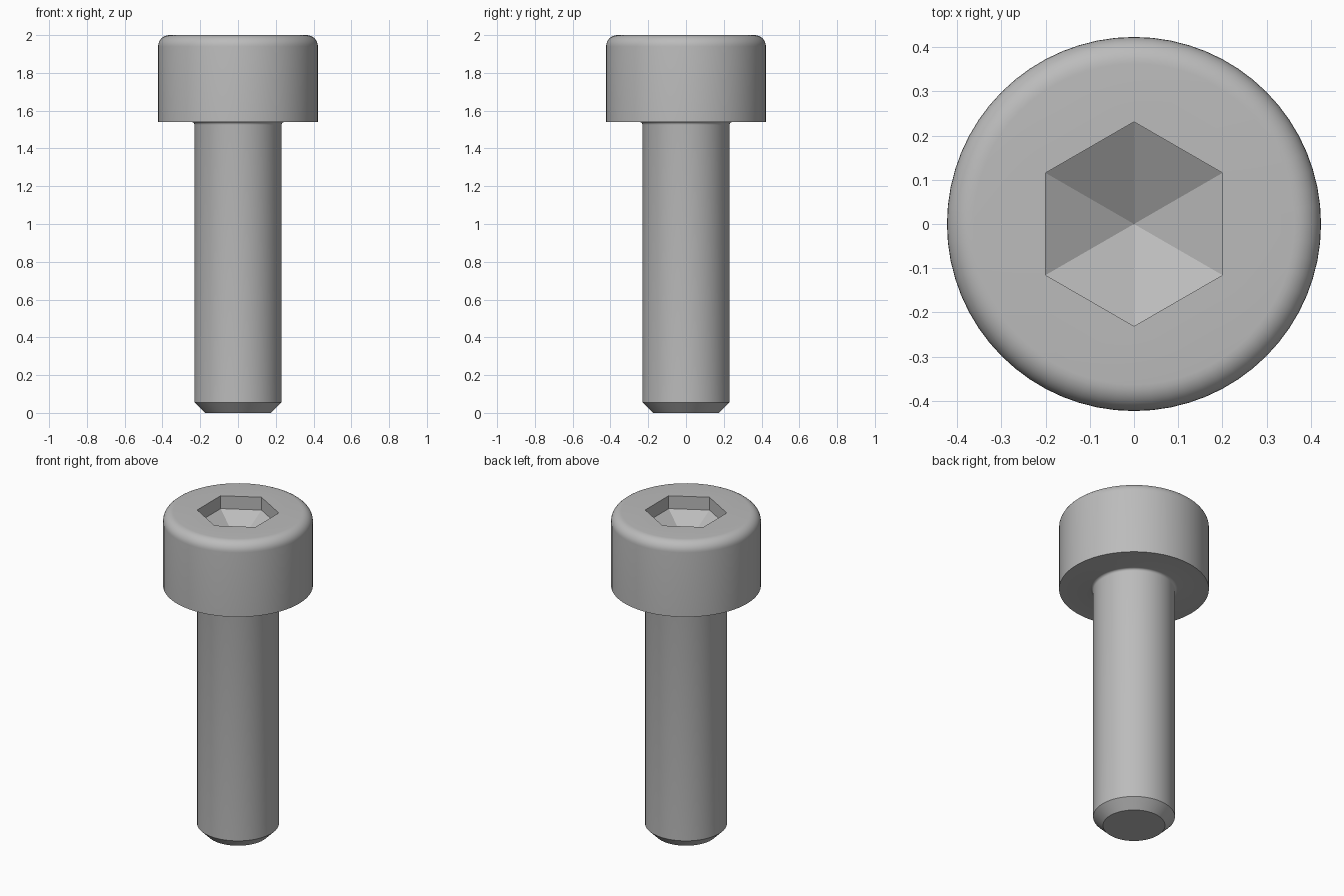
import bpy, bmesh, math

SIDES = 64
TOP, NECK = 2.0, 1.54           # head top and underside
HEAD_R, SHAFT_R, EDGE = 0.423, 0.231, 0.06
HEX_R, WALL, DEPTH = 0.231, 0.08, 0.21

cube = bpy.data.objects.get("Cube")
if cube:
    bpy.data.objects.remove(cube, do_unlink=True)

steel = bpy.data.materials.new("grey steel")
steel.use_nodes = True
colour = (0.5, 0.5, 0.5, 1)
steel.diffuse_color = colour
steel.node_tree.nodes["Principled BSDF"].inputs["Base Color"].default_value = colour


def ring(bm, radius, z, sides, turn=0.0):
    """A closed loop of vertices around the z axis."""
    step = math.tau / sides
    return [bm.verts.new((radius * math.cos(i * step + turn),
                          radius * math.sin(i * step + turn), z))
            for i in range(sides)]


def bridge(bm, low, high):
    """Quads between two loops of equal length."""
    n = len(low)
    for i in range(n):
        j = (i + 1) % n
        bm.faces.new((low[i], low[j], high[j], high[i]))


def loop_edges(bm, loop):
    return [bm.edges.get((v, loop[(i + 1) % len(loop)])) for i, v in enumerate(loop)]


def arc(cx, cz, radius, start, end, steps):
    """Profile points along a circular fillet, angles in degrees."""
    angles = [math.radians(start + (end - start) * k / steps) for k in range(steps + 1)]
    return [(cx + radius * math.cos(a), cz + radius * math.sin(a)) for a in angles]


bm = bmesh.new()

# Shaft with chamfered tip, small neck fillet, and head with rounded rim
fillet = 0.015
profile = [(SHAFT_R - 0.056, 0), (SHAFT_R, 0.056)]
profile += arc(SHAFT_R + fillet, NECK - fillet, fillet, 180, 90, 4)
profile += [(HEAD_R, NECK)]
profile += arc(HEAD_R - EDGE, TOP - EDGE, EDGE, 0, 90, 8)
rings = [ring(bm, r, z, SIDES) for r, z in profile]
bm.faces.new(rings[0][::-1])
for low, high in zip(rings, rings[1:]):
    bridge(bm, low, high)

# Hexagonal socket with a pointed floor
mouth = ring(bm, HEX_R, TOP, 6, math.pi / 6)
floor = ring(bm, HEX_R, TOP - WALL, 6, math.pi / 6)
bridge(bm, mouth, floor)
apex = bm.verts.new((0, 0, TOP - DEPTH))
for i in range(6):
    bm.faces.new((floor[i], floor[(i + 1) % 6], apex))

# Flat top between rim and socket
bmesh.ops.triangle_fill(bm, use_beauty=True, use_dissolve=False, normal=(0, 0, 1),
                        edges=loop_edges(bm, rings[-1]) + loop_edges(bm, mouth))
bmesh.ops.recalc_face_normals(bm, faces=bm.faces)

mesh = bpy.data.meshes.new("socket_head_screw")
bm.to_mesh(mesh)
bm.free()
mesh.materials.append(steel)
screw = bpy.data.objects.new("socket_head_screw", mesh)
bpy.context.collection.objects.link(screw)

# Smooth round surfaces, keeping the machined edges crisp
bpy.ops.object.select_all(action='DESELECT')
screw.select_set(True)
bpy.context.view_layer.objects.active = screw
bpy.ops.object.shade_smooth_by_angle(angle=math.radians(30))
